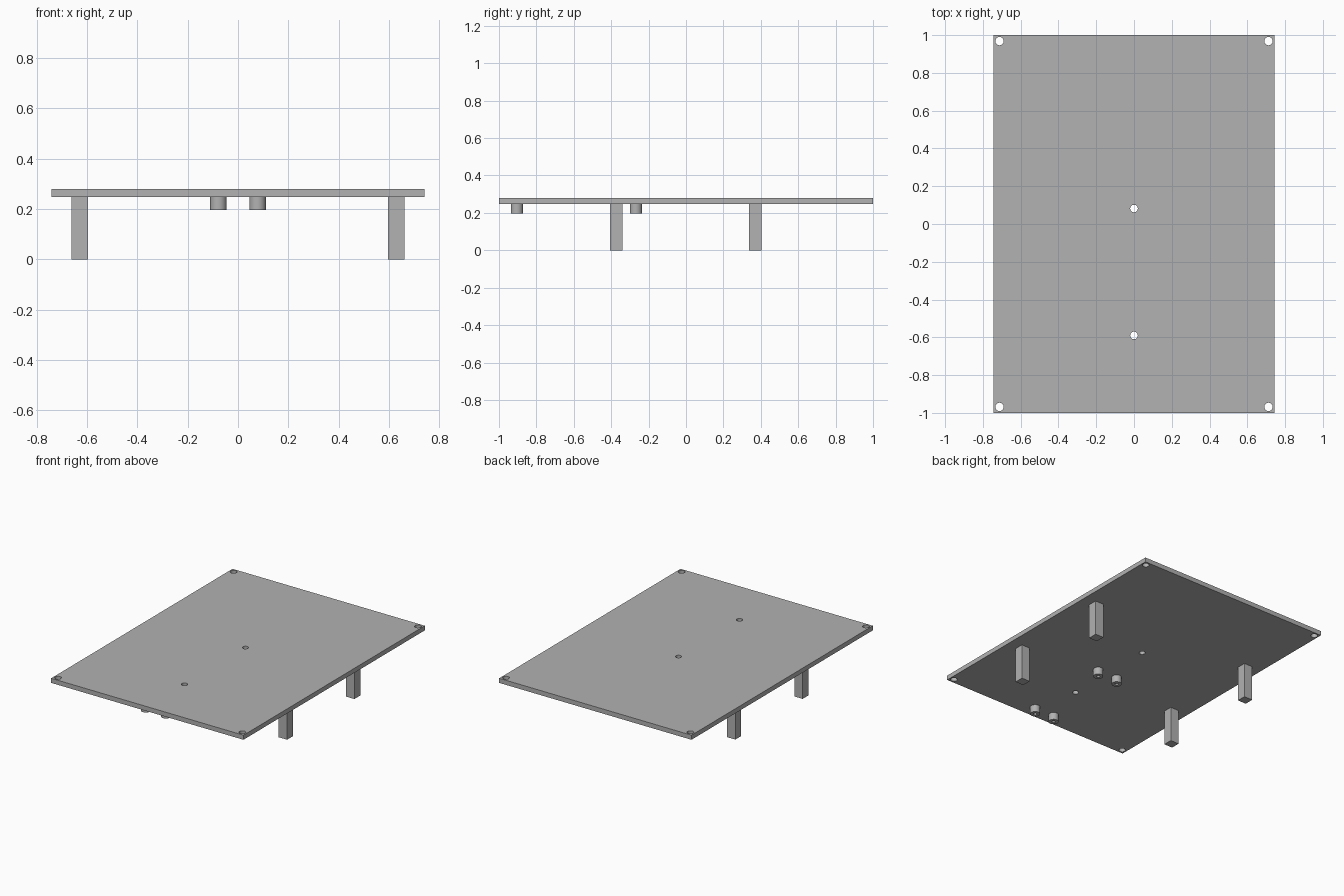
import bpy
import bmesh
from mathutils import Matrix

if "Cube" in bpy.data.objects:
    bpy.data.objects.remove(bpy.data.objects["Cube"], do_unlink=True)

# Plain grey for every part
grey = bpy.data.materials.new("plain_grey")
grey.use_nodes = True
grey.diffuse_color = (0.445, 0.445, 0.445, 1)
grey.node_tree.nodes["Principled BSDF"].inputs["Base Color"].default_value = grey.diffuse_color

UNDER, TOP = 0.248, 0.28
SIDES = 32


def make_object(name, bm):
    mesh = bpy.data.meshes.new(name)
    bm.to_mesh(mesh)
    bm.free()
    mesh.materials.append(grey)
    obj = bpy.data.objects.new(name, mesh)
    bpy.context.collection.objects.link(obj)
    return obj


def box(name, x, y, width, depth, low, high):
    bm = bmesh.new()
    place = Matrix.Translation((x, y, (low + high) / 2))
    place = place @ Matrix.Diagonal((width, depth, high - low, 1))
    bmesh.ops.create_cube(bm, size=1, matrix=place)
    return make_object(name, bm)


def add_cylinder(bm, x, y, radius, low, high):
    bmesh.ops.create_cone(bm, cap_ends=True, segments=SIDES,
                          radius1=radius, radius2=radius, depth=high - low,
                          matrix=Matrix.Translation((x, y, (low + high) / 2)))


def cut(obj, cutter_bm):
    # Cut round holes, then keep the walls smooth and the rims sharp
    cutter = make_object("hole_cutter", cutter_bm)
    cutter.hide_render = True
    bpy.ops.object.select_all(action="DESELECT")
    obj.select_set(True)
    bpy.context.view_layer.objects.active = obj
    mod = obj.modifiers.new("holes", "BOOLEAN")
    mod.operation = "DIFFERENCE"
    mod.solver = "EXACT"
    mod.object = cutter
    bpy.ops.object.modifier_apply(modifier=mod.name)
    bpy.data.objects.remove(cutter, do_unlink=True)
    bpy.ops.object.shade_smooth_by_angle()


# Flat plate with corner holes and two centre holes
plate = box("plate", 0, 0, 1.485, 2, UNDER, TOP)
holes = bmesh.new()
for x in (-0.712, 0.712):
    for y in (-0.968, 0.968):
        add_cylinder(holes, x, y, 0.022, 0.2, 0.35)
for y in (-0.59, 0.082):
    add_cylinder(holes, 0, y, 0.02, 0.2, 0.35)
cut(plate, holes)

for side, sign in (("right", -1), ("left", 1)):
    # Square legs
    for end, y in (("front", -0.373), ("back", 0.37)):
        box(f"{end}_{side}_leg", sign * 0.63, y, 0.065, 0.065, 0, UNDER)
    # Short round bosses with a screw hole from below
    for end, y in (("front", -0.904), ("back", -0.268)):
        x = sign * 0.078
        body = bmesh.new()
        add_cylinder(body, x, y, 0.0325, 0.197, UNDER)
        boss = make_object(f"{end}_{side}_boss", body)
        bore = bmesh.new()
        add_cylinder(bore, x, y, 0.011, 0.15, UNDER - 0.002)
        cut(boss, bore)
